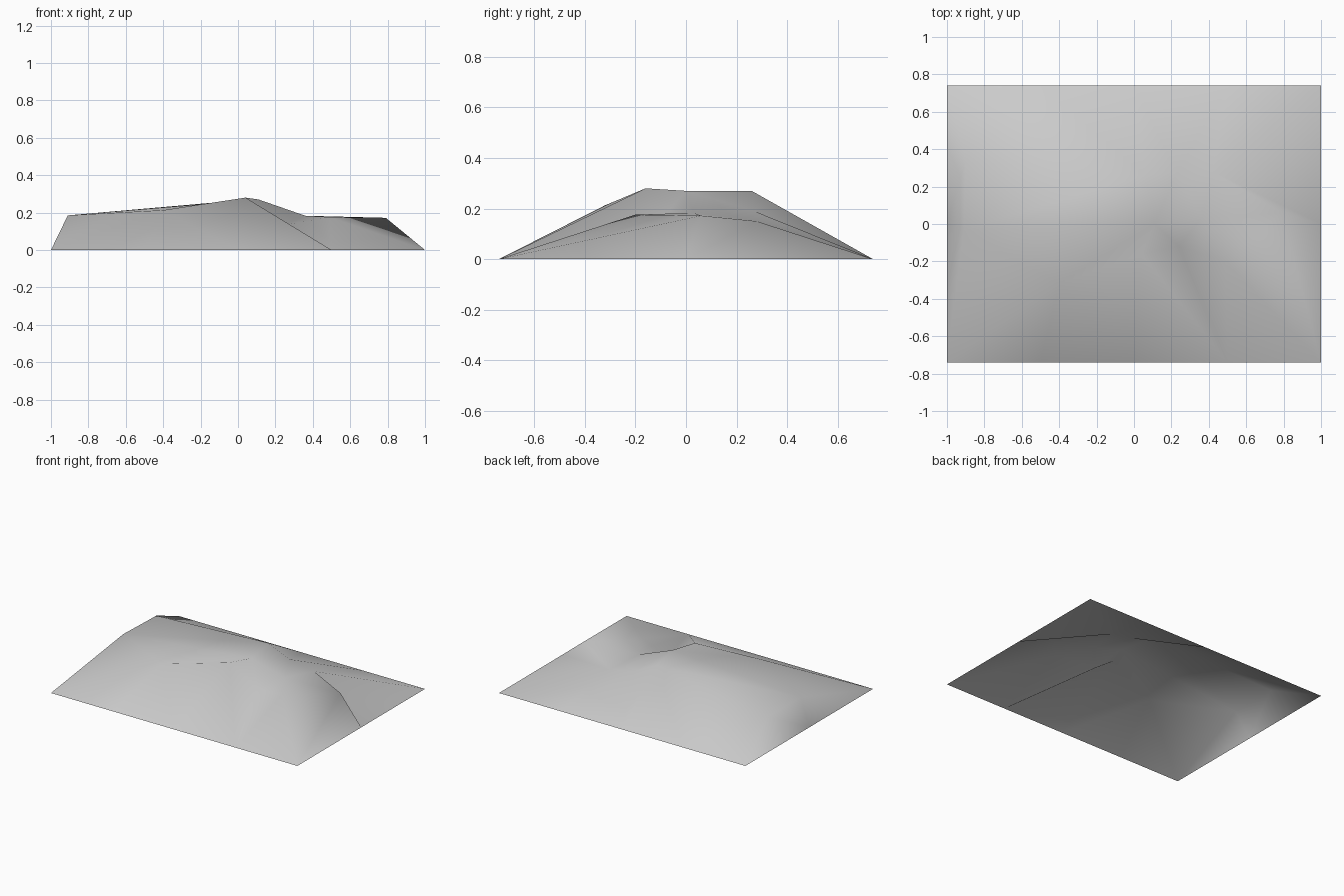
import bpy
from mathutils import Vector
from mathutils.geometry import delaunay_2d_cdt

if "Cube" in bpy.data.objects:
    bpy.data.objects.remove(bpy.data.objects["Cube"])

# Flat ground outline, counter-clockwise
W, D = 1.0, 0.74
rim = [(-W, -D, 0), (-.5, -D, 0), (0, -D, 0), (.5, -D, 0), (W, -D, 0), (W, 0, 0),
       (W, D, 0), (.5, D, 0), (0, D, 0), (-.5, D, 0), (-W, D, 0), (-W, 0, 0)]

# Raised points of the mound
peaks = {
    "west": (-.91, -.03, .185), "west_back": (-.9, .34, .182),
    "front_bulge": (-.4, -.32, .213), "summit": (.04, -.16, .28), "crest": (.11, 0, .27),
    "crest_back": (.06, .26, .27), "hollow": (.24, -.12, .132), "shoulder": (.49, -.2, .176),
    "saddle": (.36, .03, .183), "saddle_back": (.23, .275, .188),
    "east_back": (.42, .28, .15), "east": (.79, .06, .172),
}
names = list(peaks)
pts = rim + list(peaks.values())


def idx(n):
    return n if isinstance(n, int) else len(rim) + names.index(n)


# Ridge and valley lines that must be edges
creases = [("summit", 3), ("summit", "hollow"), ("hollow", 3), ("hollow", "shoulder"),
           ("hollow", "crest"), ("hollow", "saddle"), ("shoulder", 3), ("shoulder", 4),
           ("shoulder", "saddle"), ("shoulder", "east"), ("east", 4), ("east", 5),
           ("east", "east_back"), ("east_back", 5), ("east_back", 6), ("saddle", "east"),
           ("saddle", "saddle_back"), ("saddle_back", "east_back"), ("crest", "saddle"),
           ("crest", "crest_back"), ("crest", "summit"), ("crest", "west"),
           ("summit", "front_bulge"), ("front_bulge", "west"), ("west", 0),
           ("west", "west_back"), ("west_back", 10), ("crest_back", "saddle_back")]
edges = [(i, (i + 1) % len(rim)) for i in range(len(rim))]
edges += [(idx(a), idx(b)) for a, b in creases]

flat, _, faces, origin, _, _ = delaunay_2d_cdt(
    [Vector(p[:2]) for p in pts], edges, [], 1, 1e-5)
verts = [(v.x, v.y, pts[o[0]][2] if o else 0.1) for v, o in zip(flat, origin)]

# Open terrain sheet
mesh = bpy.data.meshes.new("terrain_mound")
mesh.from_pydata(verts, [], faces)
mesh.update()
mound = bpy.data.objects.new("terrain_mound", mesh)
bpy.context.collection.objects.link(mound)
for f in mesh.polygons:
    f.use_smooth = True

# Plain grey ground
grey = bpy.data.materials.new("light_grey")
grey.diffuse_color = (0.6, 0.6, 0.6, 1)
grey.use_nodes = True
grey.node_tree.nodes["Principled BSDF"].inputs["Base Color"].default_value = grey.diffuse_color
mesh.materials.append(grey)
